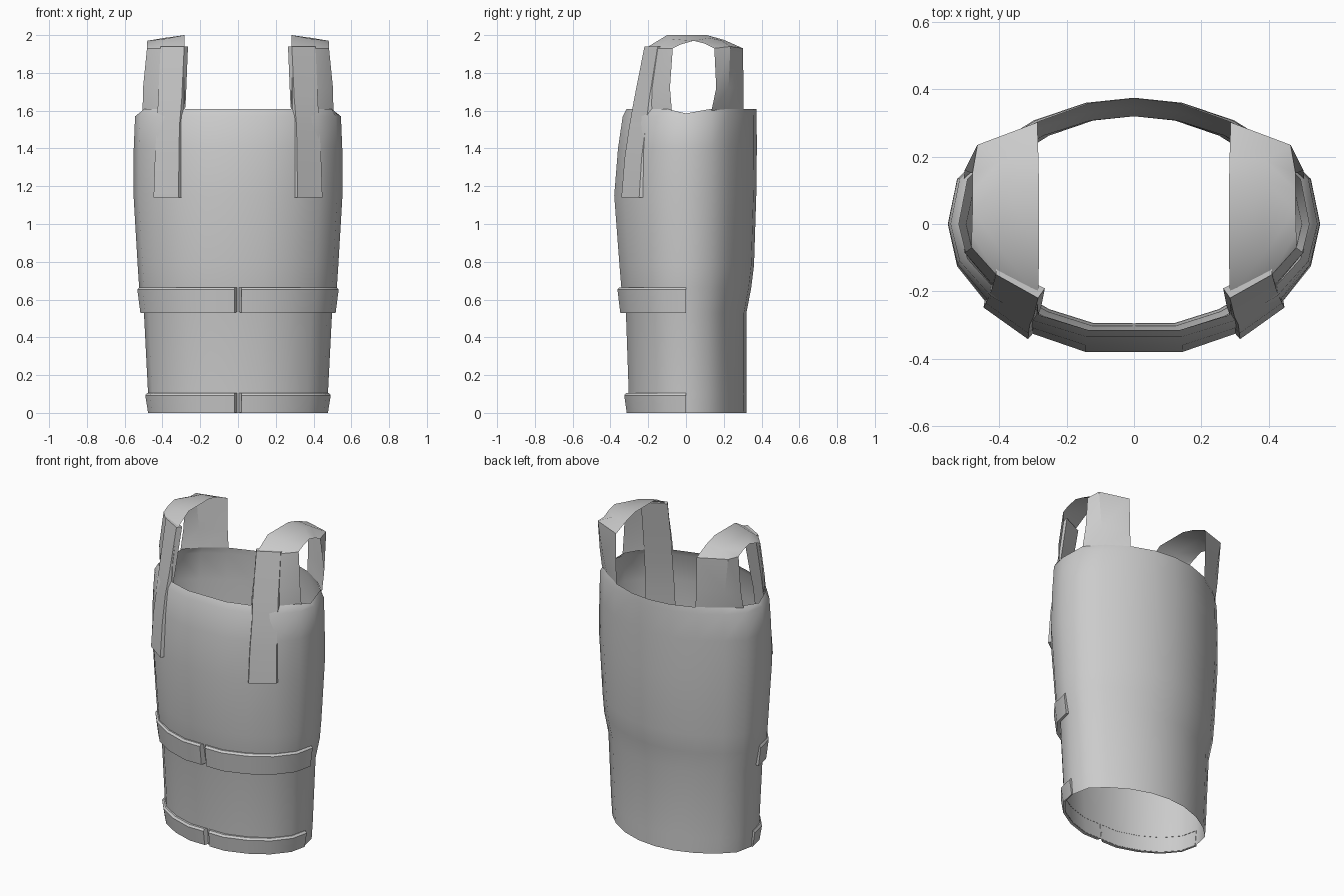
import bpy, bmesh, math
from mathutils import Vector

if "Cube" in bpy.data.objects:
    bpy.data.objects.remove(bpy.data.objects["Cube"])

mat = bpy.data.materials.new("cloth_grey")
mat.diffuse_color = (0.6, 0.6, 0.6, 1)
mat.use_nodes = True
mat.node_tree.nodes["Principled BSDF"].inputs["Base Color"].default_value = mat.diffuse_color


def make(name, verts, faces, angle=30):
    me = bpy.data.meshes.new(name)
    me.from_pydata(verts, [], faces)
    ob = bpy.data.objects.new(name, me)
    bpy.context.collection.objects.link(ob)
    me.materials.append(mat)
    bm = bmesh.new()
    bm.from_mesh(me)
    bmesh.ops.recalc_face_normals(bm, faces=bm.faces)
    bm.to_mesh(me)
    bm.free()
    bpy.ops.object.select_all(action='DESELECT')
    ob.select_set(True)
    bpy.context.view_layer.objects.active = ob
    bpy.ops.object.shade_smooth_by_angle(angle=math.radians(angle))
    return ob


def grid(rows, closed=False):
    """Quads between consecutive rows of points."""
    n = len(rows[0])
    verts = [p for r in rows for p in r]
    faces = []
    for i in range(len(rows) - 1):
        for j in range(n if closed else n - 1):
            k = (j + 1) % n
            faces.append((i*n + j, i*n + k, (i+1)*n + k, (i+1)*n + j))
    return verts, faces


# Body cross-section, one quarter each, from the centre line to the side
QX = [0, .26, .54, .78, .95, 1]
QF = [1, 1, .86, .64, .33, 0]
QB = [1, .96, .82, .60, .36, 0]


def front_arc(hx, yf):
    return [(x*hx, -y*yf) for x, y in zip(QX, QF)]


def ring(z, hx, yf, yb):
    f = front_arc(hx, yf)
    b = [(x*hx, y*yb) for x, y in zip(QX, QB)]
    right = f + b[-2::-1]
    pts = right + [(-x, y) for x, y in right[-2:0:-1]]
    return [(x, y, z) for x, y in pts]


# Tubular body, open at top and bottom: height, half width, front and back depth
PROFILE = [(0, .468, .295, .32), (.1, .476, .303, .32), (.53, .498, .318, .32),
           (.66, .523, .342, .345), (.78, .531, .352, .360), (1.15, .553, .38, .372),
           (1.4, .552, .36, .375), (1.57, .545, .335, .374), (1.61, .52, .315, .372)]
rows = [ring(*p) for p in PROFILE]
rows[-1] = [(x, y, z - (.025 if abs(x) > .51 else 0)) for x, y, z in rows[-1]]
make("body", *grid(rows, True), angle=40)


def mirror(pts, s):
    return [(x*s, y, z) for x, y, z in pts]


# Half bands around the front, ending at the sides and at a centre groove
def band(name, s, lo, hi, inner_lo, inner_hi):
    z0, z1 = lo[0], hi[0]
    dz = .012
    sections = [inner_lo, lo, (z1 - dz, hi[1], hi[2]),
                (z1, hi[1] - .01, hi[2] - .01), inner_hi]
    rows = []
    for i, (z, hx, yf) in enumerate(sections):
        arc = front_arc(hx, yf)
        arc[0] = (.004 if i in (0, 4) else .018, arc[0][1])
        rows.append(mirror([(x, y, z) for x, y in arc], s))
    v, f = grid(rows, False)
    n = len(QX)
    f += [tuple(i*n for i in range(5)), tuple(i*n + n - 1 for i in range(5))]
    make(name, v, f)


for s, side in ((1, "right"), (-1, "left")):
    band("waist_band_" + side, s, (.53, .517, .348), (.665, .533, .363),
         (.535, .498, .317), (.665, .520, .340))
    band("hem_band_" + side, s, (0, .476, .314), (.105, .491, .327),
         (.003, .466, .294), (.105, .474, .302))

# Shoulder loops: inner, middle and outer edge at each station, front to back
LOOP = [
    [(.281, -.271, 1.61), (.406, -.202, 1.61), (.505, -.075, 1.60)],
    [(.285, -.258, 1.72), (.415, -.185, 1.72), (.503, -.085, 1.72)],
    [(.285, -.215, 1.93), (.41, -.15, 1.93), (.482, -.07, 1.93)],
    [(.282, -.10, 2.0), (.39, -.085, 1.98), (.482, -.03, 1.95)],
    [(.282, .11, 2.0), (.39, .125, 1.985), (.480, .04, 1.97)],
    [(.284, .20, 1.975), (.39, .19, 1.97), (.480, .10, 1.955)],
    [(.287, .302, 1.93), (.465, .235, 1.94), (.480, .15, 1.93)],
    [(.286, .304, 1.72), (.435, .225, 1.72), (.503, .16, 1.72)],
    [(.281, .305, 1.61), (.406, .223, 1.61), (.505, .135, 1.60)]]
# Raised strips down the front: inner and outer edge at each station
STRIP = [[(.315, -.342, 1.14), (.447, -.248, 1.14)],
         [(.313, -.325, 1.35), (.440, -.235, 1.35)],
         [(.310, -.300, 1.52), (.430, -.213, 1.52)],
         [(.298, -.275, 1.66), (.423, -.195, 1.66)],
         [(.285, -.220, 1.94), (.410, -.150, 1.94)]]

for s, side in ((1, "right"), (-1, "left")):
    make("shoulder_loop_" + side, *grid([mirror(r, s) for r in LOOP]), angle=35)
    rows = []
    for a, b in STRIP:
        a, b = Vector(a), Vector(b)
        d = (b - a).normalized()
        back = Vector((-d.y, d.x, 0)) * .035
        bevel = d * .012
        pts = [a + back - bevel*.3, a, b, b + back*.7 + bevel]
        rows.append(mirror([tuple(p) for p in pts], s))
    v, f = grid(rows, True)
    f += [(0, 1, 2, 3), tuple(len(v) - 4 + i for i in range(4))]
    make("front_strip_" + side, v, f)
